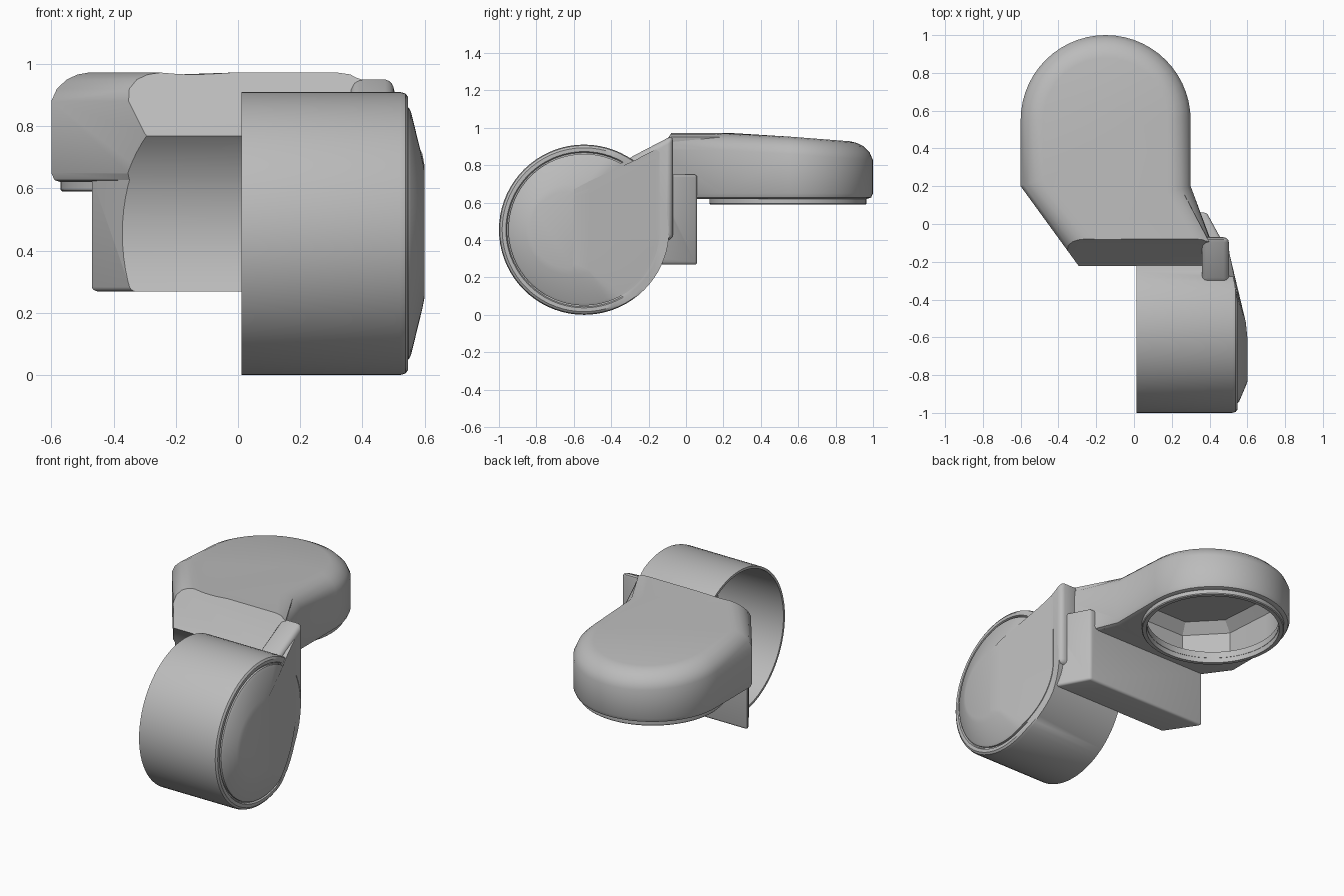
import bpy, bmesh
from math import sin, cos, pi, radians
from mathutils import Vector

cube = bpy.data.objects.get("Cube")
if cube:
    bpy.data.objects.remove(cube)

grey = bpy.data.materials.new("plain_grey")
grey.use_nodes = True
GREY = (0.5, 0.5, 0.5, 1)
grey.diffuse_color = GREY
grey.node_tree.nodes["Principled BSDF"].inputs["Base Color"].default_value = GREY

AXLE_Y, AXLE_Z, DRUM_R = -0.545, 0.455, 0.455
HEAD_X, HEAD_Y, HEAD_R = -0.15, 0.55, 0.45


def loft(name, rings, caps=True, closed=False):
    """Skin a list of equal-length point rings into an object."""
    bm = bmesh.new()
    loops = [[bm.verts.new(p) for p in ring] for ring in rings]
    pairs = list(zip(loops, loops[1:]))
    if closed:
        pairs.append((loops[-1], loops[0]))
    for a, b in pairs:
        for i in range(len(a)):
            j = (i + 1) % len(a)
            bm.faces.new((a[i], a[j], b[j], b[i]))
    if caps and not closed:
        bm.faces.new(loops[0])
        bm.faces.new(loops[-1])
    bmesh.ops.recalc_face_normals(bm, faces=bm.faces)
    mesh = bpy.data.meshes.new(name)
    bm.to_mesh(mesh)
    bm.free()
    ob = bpy.data.objects.new(name, mesh)
    bpy.context.collection.objects.link(ob)
    mesh.materials.append(grey)
    return ob


def activate(ob):
    bpy.ops.object.select_all(action="DESELECT")
    ob.select_set(True)
    bpy.context.view_layer.objects.active = ob


def boolean(ob, other, op="DIFFERENCE"):
    mod = ob.modifiers.new(op.lower(), "BOOLEAN")
    mod.operation, mod.object, mod.solver = op, other, "EXACT"
    activate(ob)
    bpy.ops.object.modifier_apply(modifier=mod.name)


def bevel(ob, width, segments=3):
    mod = ob.modifiers.new("soft_edges", "BEVEL")
    mod.width, mod.segments, mod.limit_method = width, segments, "ANGLE"
    activate(ob)
    bpy.ops.object.modifier_apply(modifier=mod.name)


def inset(poly, d):
    """Offset a counter-clockwise outline inwards."""
    out = []
    for i, p in enumerate(poly):
        a = (p - poly[i - 1]).normalized()
        b = (poly[(i + 1) % len(poly)] - p).normalized()
        n1, n2 = Vector((-a.y, a.x)), Vector((-b.y, b.x))
        out.append(p + (n1 + n2) * d / (1 + n1.dot(n2)))
    return out


def side_prism(name, profile, x0, x1):
    return loft(name, [[(x, y, z) for y, z in profile] for x in (x0, x1)])


def drum_ring(x, r, n=72):
    return [(x, AXLE_Y + r * cos(2 * pi * i / n), AXLE_Z + r * sin(2 * pi * i / n))
            for i in range(n)]


def disc_ring(z, r, n=64):
    return [(HEAD_X + r * cos(2 * pi * i / n), HEAD_Y - 0.005 + r * sin(2 * pi * i / n), z)
            for i in range(n)]


def x_limit(y):
    """Drum end leans in towards the neck."""
    return min(1, 0.5 + 0.2 * max(0, -0.15 - y)) if y > -0.4 else 1


def trim_end(ob):
    for v in ob.data.vertices:
        v.co.x = min(v.co.x, x_limit(v.co.y))


def slope_top(ob):
    for v in ob.data.vertices:
        if v.co.z > 0.8 and v.co.y > 0.3:
            v.co.z -= 0.05 * (v.co.y - 0.3) / 0.65


# Head with tapering neck
arc = [Vector((HEAD_X + HEAD_R * cos(pi * i / 28), HEAD_Y + HEAD_R * sin(pi * i / 28)))
       for i in range(29)]
outline = [Vector((-0.2, -0.35)), Vector((0.61, -0.35)), Vector((0.3, 0.2))] + arc + [Vector((-0.6, 0.2))]
levels = [(0.03, 0.62), (0.01, 0.627), (0, 0.65), (0, 0.88), (0.018, 0.92),
          (0.05, 0.95), (0.085, 0.966), (0.12, 0.972)]
body = loft("head_and_neck", [[(min(p.x, 0.505), p.y, z) for p in inset(outline, d)]
                              for d, z in levels])
slope_top(body)

# Mounting block under the neck
block_plan = [(-0.2, -0.35), (0.505, -0.35), (0.505, -0.16), (0.385, 0.06), (-0.475, 0.06)]
block = loft("mounting_block", [[(x, y, z) for x, y in block_plan] for z in (0.268, 0.75)])
bevel(block, 0.015)
boolean(body, block, "UNION")

# Cutters: chamfered front, drum seat, head cavity and round opening
front = side_prism("front_cutter", [(-0.073, 0.98), (-0.21, 0.78), (-0.26, 0.73), (-0.26, 0.2),
                                    (-0.9, 0.2), (-0.9, 1.1), (-0.073, 1.1)], -1, 1)
seat = loft("seat_cutter", [drum_ring(x, DRUM_R - 0.004) for x in (-1, 1)])
room = [Vector((-0.38, -0.03)), Vector((0.41, -0.03)), Vector((0.3, 0.2))] + arc + [Vector((-0.6, 0.2))]
cavity = loft("cavity_cutter", [[(p.x, p.y, z) for p in inset(room, d)]
                                for d, z in ((0.045, 0.66), (0.045, 0.86), (0.1, 0.92))])
slope_top(cavity)
opening = loft("opening_cutter", [disc_ring(z, 0.388) for z in (0.5, 0.7)])
for cutter in (front, seat, cavity, opening):
    boolean(body, cutter)

# Collar around the opening
collar = loft("collar", [disc_ring(z, r) for r, z in
                         ((0.42, 0.65), (0.42, 0.595), (0.415, 0.59), (0.392, 0.59), (0.388, 0.65))],
              closed=True)

# Hollow drum, open on the inner side
drum = loft("drum", [drum_ring(x, r) for x, r in
                     ((0.46, 0.01), (0.46, 0.43), (0.012, 0.44), (0.012, 0.455), (0.52, 0.455),
                      (0.538, 0.45), (0.547, 0.438), (0.547, 0.418), (0.535, 0.412), (0.535, 0.01))])
trim_end(drum)

# Web joining drum and neck
web = side_prism("drum_web", [(-0.07, 0.96), (-0.31, 0.835), (-0.36, 0.72), (-0.16, 0.4), (-0.07, 0.4)],
                 0.36, 0.503)
bevel(web, 0.03)
boolean(web, seat)

# Domed end cover with a corner reaching the neck
rim = [(AXLE_Y + 0.405 * cos(radians(a)), AXLE_Z + 0.405 * sin(radians(a)))
       for a in range(57, 361, 4)]
rim += [(-0.142, 0.6), (-0.142, 0.75), (-0.142, 0.87), (-0.16, 0.885), (-0.24, 0.845)]


def cover_ring(x, k, y_max=0):
    return [(x, min(-0.72 + k * (y + 0.72), y_max), AXLE_Z + k * (z - AXLE_Z)) for y, z in rim]


cover = loft("end_cover", [cover_ring(0.48, 1), cover_ring(0.548, 1), cover_ring(0.556, 0.965),
                           cover_ring(0.592, 0.6, -0.52), cover_ring(0.6, 0.5, -0.6)])
for v in cover.data.vertices:
    if v.co.x < 0.56:
        v.co.x = min(v.co.x, x_limit(v.co.y) + 0.004)

for cutter in (block, front, seat, cavity, opening):
    bpy.data.objects.remove(cutter)
for ob in (body, collar, drum, web, cover):
    activate(ob)
    bpy.ops.object.shade_smooth_by_angle(angle=radians(32))
